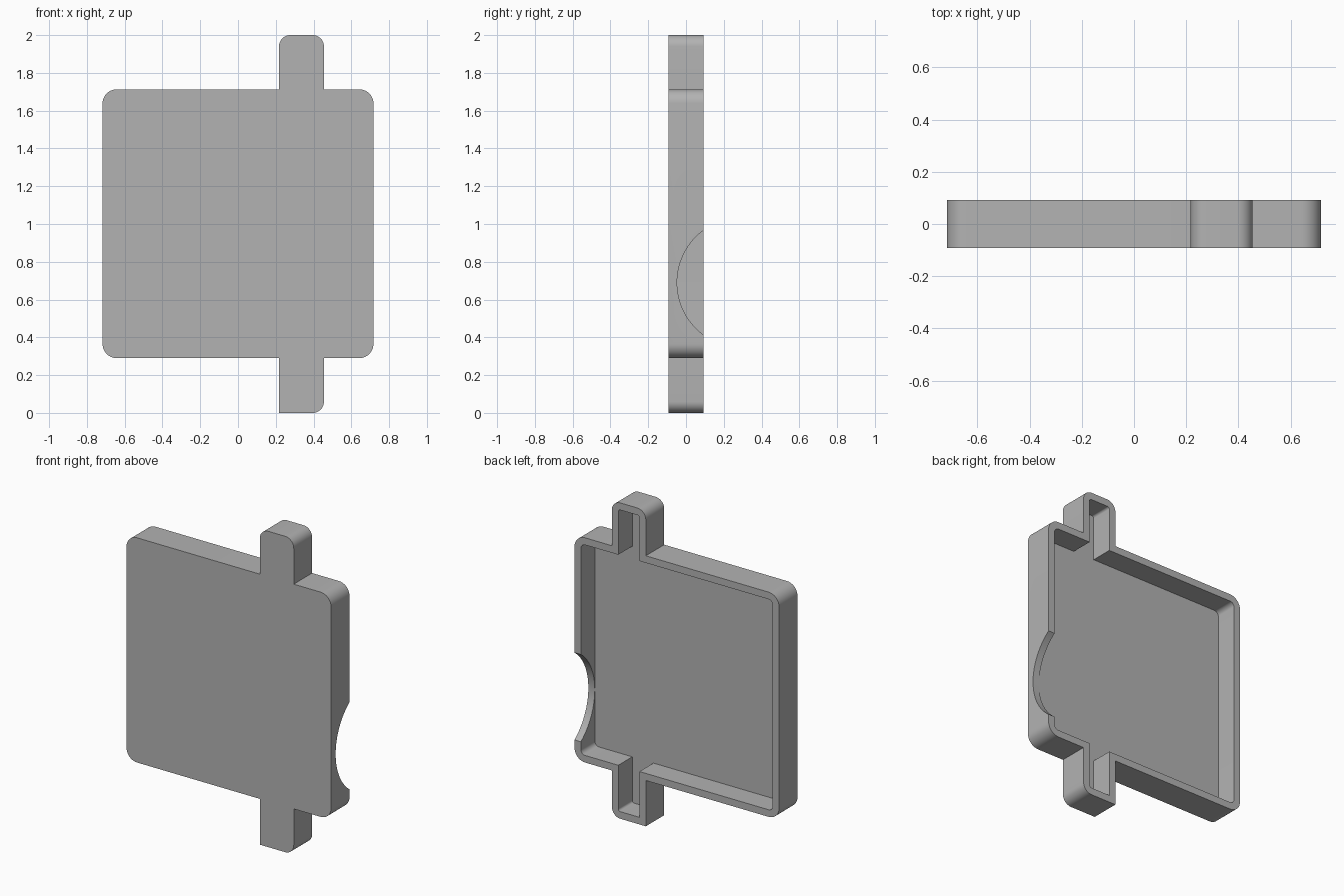
import bpy, bmesh, math
from mathutils import Vector

cube = bpy.data.objects.get("Cube")
if cube:
    bpy.data.objects.remove(cube, do_unlink=True)

FRONT, FLOOR, BACK = -0.092, -0.048, 0.092
WALL = 0.045
LEFT, RIGHT, LOW, HIGH = -0.717, 0.717, 0.29, 1.713
TAB_A, TAB_B = 0.217, 0.455
BODY_R, TAB_R, STEPS = 0.075, 0.06, 10

# Plain grey material
grey = bpy.data.materials.new("plain grey")
grey.use_nodes = True
colour = (0.45, 0.45, 0.45, 1)
grey.diffuse_color = colour
grey.node_tree.nodes["Principled BSDF"].inputs["Base Color"].default_value = colour

# Tray outline, counter-clockwise: x, z, corner radius
corners = [
    (LEFT, LOW, BODY_R), (TAB_A, LOW, 0), (TAB_A, 0, 0), (TAB_B, 0, TAB_R),
    (TAB_B, LOW, 0), (RIGHT, LOW, BODY_R), (RIGHT, HIGH, BODY_R), (TAB_B, HIGH, 0),
    (TAB_B, 2, TAB_R), (TAB_A, 2, TAB_R), (TAB_A, HIGH, 0), (LEFT, HIGH, BODY_R),
]


def outline(inset):
    """Rounded outline moved inwards by the inset."""
    points = []
    for i, (x, z, r) in enumerate(corners):
        v = Vector((x, z))
        before = (v - Vector(corners[i - 1][:2])).normalized()
        after = (Vector(corners[(i + 1) % len(corners)][:2]) - v).normalized()
        for d in (before, after):
            v = v + inset * Vector((-d.y, d.x))
        if r == 0:
            points.append(v)
            continue
        r -= inset
        centre = v + r * (after - before)
        for s in range(STEPS + 1):
            a = math.pi / 2 * s / STEPS
            points.append(centre + r * (before * math.sin(a) - after * math.cos(a)))
    return points


# Open tray: front plate, outer wall, rim, inner wall, floor
bm = bmesh.new()
rings = [[bm.verts.new((p.x, y, p.y)) for p in outline(inset)]
         for inset, y in ((0, FRONT), (0, BACK), (WALL, BACK), (WALL, FLOOR))]
for a, b in zip(rings, rings[1:]):
    for i in range(len(a)):
        j = (i + 1) % len(a)
        bm.faces.new((a[i], a[j], b[j], b[i]))
bm.faces.new(rings[0])
bm.faces.new(rings[-1])
bmesh.ops.recalc_face_normals(bm, faces=bm.faces)
mesh = bpy.data.meshes.new("tray")
bm.to_mesh(mesh)
bm.free()
mesh.materials.append(grey)
tray = bpy.data.objects.new("tray", mesh)
bpy.context.collection.objects.link(tray)

# Round finger notch in the left wall
bpy.ops.mesh.primitive_cylinder_add(vertices=128, radius=0.344, depth=0.2,
                                    location=(0.755, 0.297, 0.69),
                                    rotation=(0, math.pi / 2, 0))
cutter = bpy.context.object
cutter.name = "notch_cutter"
cutter.hide_render = True
cutter.data.materials.append(grey)
notch = tray.modifiers.new("notch", 'BOOLEAN')
notch.operation = 'DIFFERENCE'
notch.solver = 'EXACT'
notch.object = cutter

bpy.ops.object.select_all(action='DESELECT')
tray.select_set(True)
bpy.context.view_layer.objects.active = tray
bpy.ops.object.modifier_apply(modifier=notch.name)
bpy.data.objects.remove(cutter, do_unlink=True)
bpy.ops.object.shade_smooth_by_angle(angle=math.radians(30))
